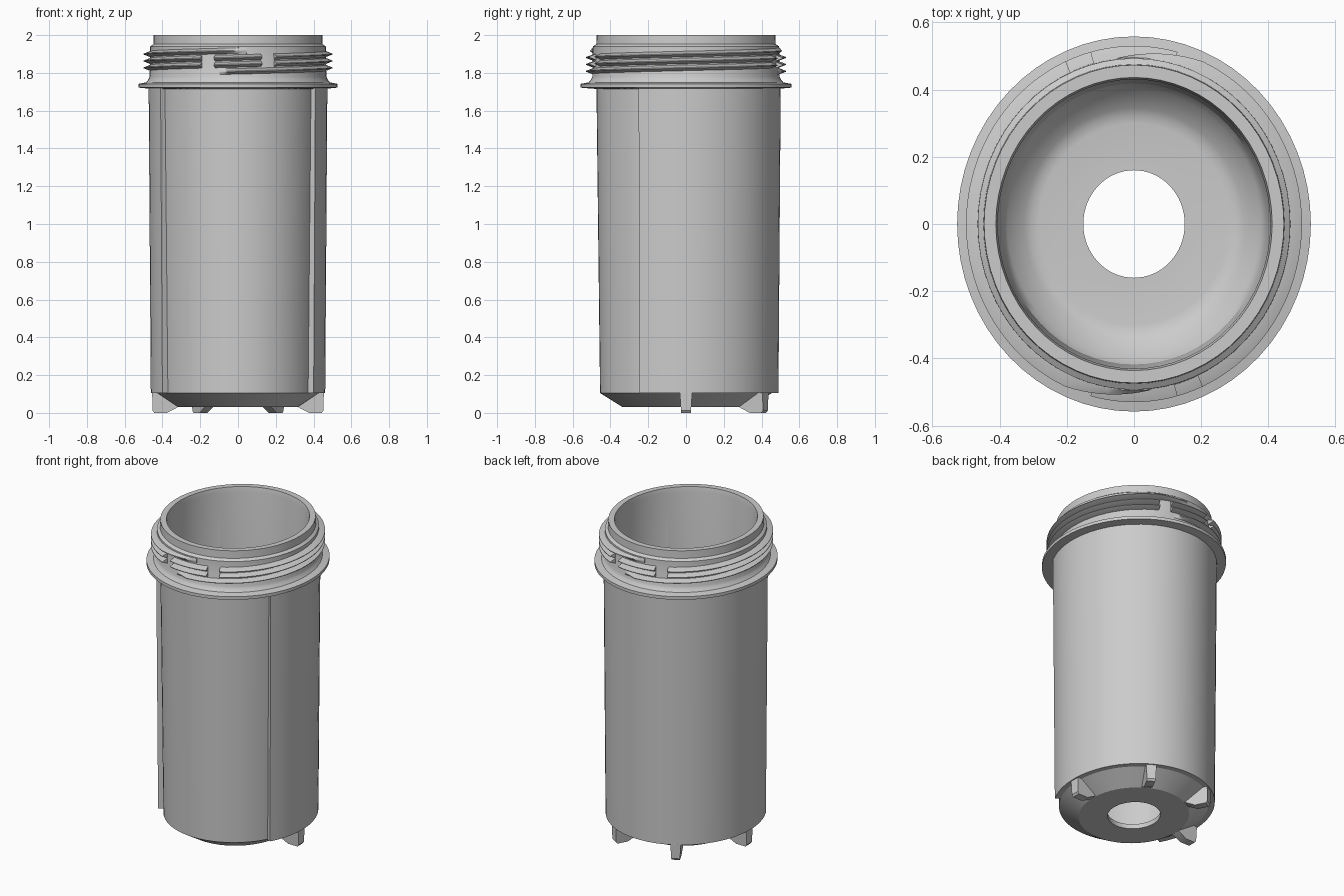
import bpy, bmesh, math

if "Cube" in bpy.data.objects:
    bpy.data.objects.remove(bpy.data.objects["Cube"])

OVAL = 0.943          # plan is slightly narrower in x than in y
SEG = 64


def finish(bm, name):
    bmesh.ops.recalc_face_normals(bm, faces=bm.faces)
    me = bpy.data.meshes.new(name)
    bm.to_mesh(me)
    bm.free()
    ob = bpy.data.objects.new(name, me)
    bpy.context.collection.objects.link(ob)
    bpy.ops.object.select_all(action='DESELECT')
    ob.select_set(True)
    bpy.context.view_layer.objects.active = ob
    bpy.ops.object.shade_smooth_by_angle(angle=math.radians(28))
    return ob


def point(r, a, z):
    return (r * OVAL * math.cos(a), r * math.sin(a), z)


def bridge(bm, r1, r2):
    n = len(r1)
    for i in range(n):
        bm.faces.new((r1[i], r1[(i + 1) % n], r2[(i + 1) % n], r2[i]))


def sweep(bm, sections, loop=False):
    """Skin a list of (angle, [(r, z), ...]) closed sections."""
    rings = [[bm.verts.new(point(r, a, z)) for r, z in prof] for a, prof in sections]
    for r1, r2 in zip(rings, rings[1:]):
        bridge(bm, r1, r2)
    if loop:
        bridge(bm, rings[-1], rings[0])
    else:
        bm.faces.new(rings[0])
        bm.faces.new(rings[-1])


def revolve(name, prof, start=0, end=360):
    full = end - start == 360
    n = max(3, round(SEG * (end - start) / 360))
    steps = n if full else n + 1
    bm = bmesh.new()
    sweep(bm, [(math.radians(start + (end - start) * i / n), prof) for i in range(steps)], full)
    return finish(bm, name)


# Hollow cup with drain hole, chamfered base, collar flange and stepped neck
revolve("cup_body", [
    (0.16, 0.03), (0.335, 0.03), (0.455, 0.105), (0.474, 1.715),
    (0.515, 1.718), (0.558, 1.722), (0.558, 1.742), (0.515, 1.75), (0.503, 1.765),
    (0.496, 1.78), (0.493, 1.94), (0.475, 1.952), (0.473, 2.0),
    (0.436, 2.0), (0.43, 1.97), (0.418, 0.15), (0.40, 0.118), (0.345, 0.075),
    (0.325, 0.064), (0.30, 0.06), (0.16, 0.06)])

# Raised outer wall that leaves the front panel recessed
revolve("outer_wall", [(0.44, 0.105), (0.49, 0.105), (0.502, 1.717), (0.46, 1.717)], -30, 210)

# Two-start neck thread, interrupted by small slots at front and back
PITCH, TURNS, STEP = 0.073, 1.55, 3
bm = bmesh.new()
for start in (-102, 78):
    run = []
    count = int(TURNS * 360 / STEP)
    for i in range(count + 1):
        deg = start + i * STEP
        z = 1.806 + PITCH * i * STEP / 360
        fade = min(1, i / 4, (count - i) / 10) * 0.95 + 0.05
        side = deg % 180
        in_slot = (min(abs(side - 71), abs(side - 109)) < 3.1) and 1.822 < z < 1.895
        if in_slot:
            if len(run) > 1:
                sweep(bm, run)
            run = []
            continue
        run.append((math.radians(deg), [
            (0.485, z - 0.016), (0.495, z - 0.015), (0.495 + 0.035 * fade, z - 0.002),
            (0.495 + 0.035 * fade, z + 0.002), (0.495, z + 0.015), (0.485, z + 0.016)]))
    if len(run) > 1:
        sweep(bm, run)
finish(bm, "neck_thread")

# Wedge feet around the sides and back of the base
FOOT = [(0.482, 0.115), (0.48, 0.012), (0.47, 0.0), (0.40, 0.0), (0.33, 0.034), (0.33, 0.045), (0.42, 0.115)]
for i, deg in enumerate((0, 61, 119, 180)):
    a = math.radians(deg)
    bm = bmesh.new()
    sides = []
    for s in (-1, 1):
        ring = []
        for r, z in FOOT:
            w = s * (0.026 + 0.06 * z)
            x, y = r * math.cos(a) - w * math.sin(a), r * math.sin(a) + w * math.cos(a)
            ring.append(bm.verts.new((x * OVAL, y, z)))
        bm.faces.new(ring)
        sides.append(ring)
    bridge(bm, *sides)
    finish(bm, f"foot_{i + 1}")
